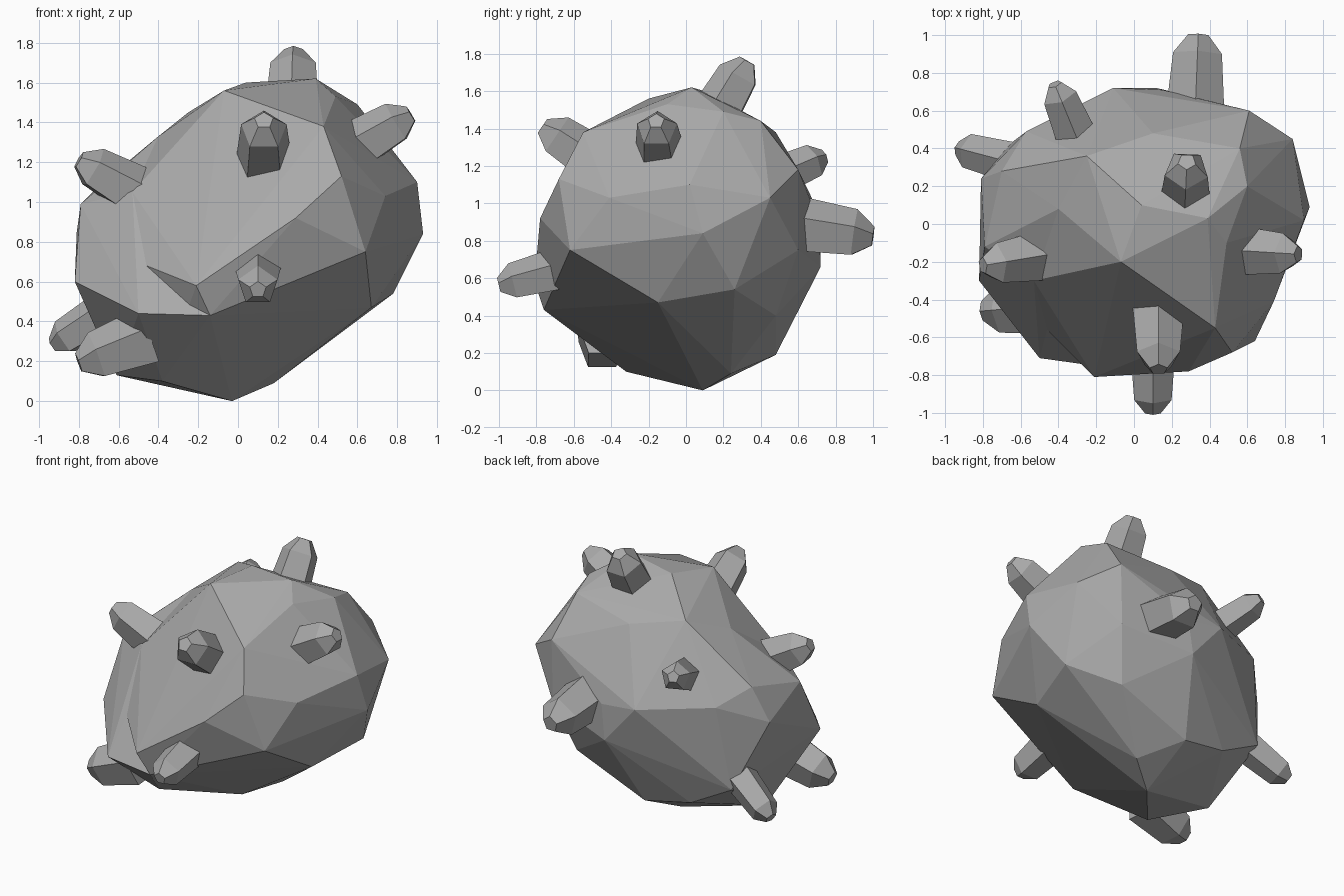
import bpy
import bmesh
from mathutils import Vector

cube = bpy.data.objects.get("Cube")
if cube:
    bpy.data.objects.remove(cube, do_unlink=True)


def make_material(name, color):
    material = bpy.data.materials.new(name)
    material.use_nodes = True
    material.diffuse_color = color
    material.node_tree.nodes["Principled BSDF"].inputs["Base Color"].default_value = color
    return material


stone = make_material("stone grey", (0.4, 0.4, 0.4, 1))


def finish(bm, name):
    """Turn a bmesh into a flat shaded stone object."""
    bmesh.ops.recalc_face_normals(bm, faces=bm.faces[:])
    mesh = bpy.data.meshes.new(name)
    bm.to_mesh(mesh)
    bm.free()
    mesh.materials.append(stone)
    obj = bpy.data.objects.new(name, mesh)
    bpy.context.collection.objects.link(obj)
    return obj


def rock(name, corners):
    """Faceted rock: the convex hull of its corners."""
    bm = bmesh.new()
    for corner in corners:
        bm.verts.new(corner)
    bmesh.ops.convex_hull(bm, input=bm.verts[:])
    loose = [v for v in bm.verts if not v.link_faces]
    bmesh.ops.delete(bm, geom=loose, context="VERTS")
    bmesh.ops.dissolve_limit(bm, angle_limit=0.03, verts=bm.verts[:], edges=bm.edges[:])
    return finish(bm, name)


# Corners shared by the boulder and the shoulder; a shallow valley runs between them
seam = [
    (-.38, -.32, .1), (-.61, 0, .13), (-.14, -.76, .43), (-.46, -.56, .68),
    (-.53, -.3, 1.05), (-.4, .08, 1.33), (-.7, .28, 1.08), (-.81, .24, .85),
    (-.65, .43, .41),
]

# Boulder
rock("boulder", seam + [
    # underside
    (-.03, .09, 0), (.18, .24, .09), (-.02, .48, .19), (-.35, .45, .25),
    # lower belt
    (.67, -.15, .47), (.78, .26, .54), (.5, .48, .4), (-.21, -.81, .58),
    (.12, .72, .66),
    # middle belt
    (.93, .09, .84), (.64, -.62, .75), (.29, -.78, .92), (.52, -.68, 1.13),
    (.74, -.41, 1.03), (.9, .02, 1.1), (.84, .45, 1.03), (.61, .6, 1.18),
    (.6, .6, .75), (.15, .71, .9), (-.11, .72, .93), (-.57, .49, .98),
    # crown
    (.43, -.55, 1.38), (.49, -.1, 1.53), (.39, .03, 1.62), (.04, .1, 1.6),
    (-.07, -.2, 1.56), (.6, .2, 1.49), (.56, .4, 1.44), (.1, .48, 1.38),
    (-.25, .36, 1.45),
])

# Shoulder bulging out on the right
rock("right_shoulder", seam + [(-.79, -.12, .99), (-.82, -.3, .6), (-.5, -.71, .44)])


def crystal(name, base, tip, radius):
    """Tapered pentagonal shaft with a bevelled, blunt cap."""
    base, tip = Vector(base), Vector(tip)
    axis = tip - base
    length = axis.length
    turn = axis.to_track_quat("Z", "Y")
    bm = bmesh.new()
    bmesh.ops.create_cone(
        bm, cap_ends=True, segments=5, depth=length,
        radius1=radius, radius2=radius * 0.8)
    top = max(bm.faces, key=lambda f: f.calc_center_median().z)
    # Pull the shoulder down, then inset the cap for the blunt point
    for v in top.verts:
        v.co.z -= radius * 0.6
    bmesh.ops.inset_region(bm, faces=[top], thickness=radius * 0.38, use_even_offset=True)
    for v in top.verts:
        v.co.z = length / 2
    for v in bm.verts:
        v.co = turn @ (v.co + Vector((0, 0, length / 2))) + base
    finish(bm, name)


# Crystals pushing out of the rock on all sides
crystal("crown_crystal", (.27, .1, 1.36), (.28, .33, 1.76), .15)
crystal("front_upper_crystal", (.13, -.4, 1.16), (.13, -.77, 1.41), .15)
crystal("front_lower_crystal", (.1, -.6, .66), (.1, -1, .56), .13)
crystal("left_upper_crystal", (.55, -.14, 1.25), (.87, -.16, 1.44), .14)
crystal("right_upper_crystal", (-.5, -.17, 1.04), (-.8, -.22, 1.21), .14)
crystal("right_front_crystal", (-.45, -.43, .32), (-.8, -.46, .19), .16)
crystal("right_rear_crystal", (-.55, .3, .52), (-.93, .4, .28), .12)
crystal("back_upper_crystal", (-.28, .4, 1.1), (-.42, .74, 1.25), .12)
crystal("back_crystal", (.32, .5, .89), (.34, 1, .82), .17)
